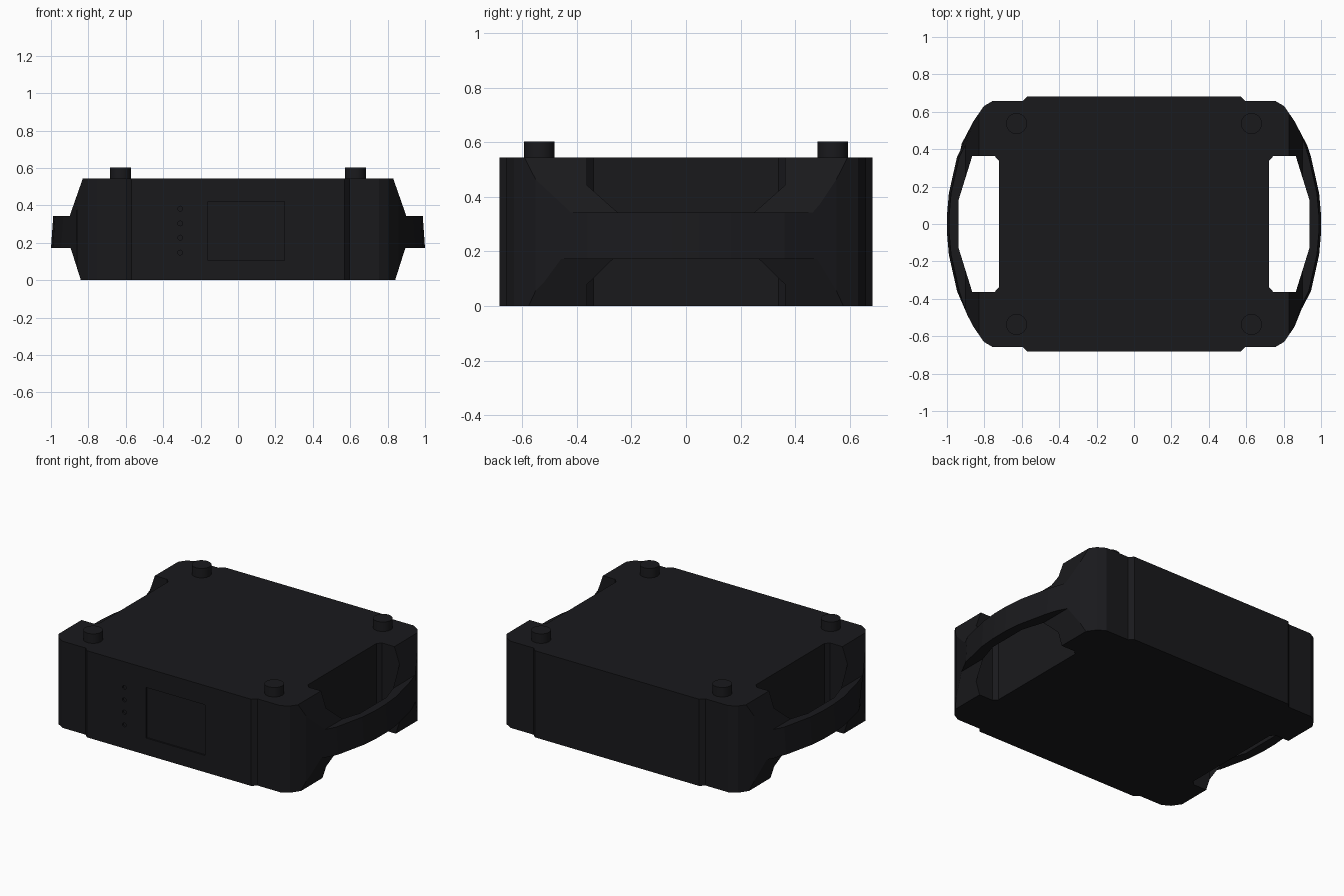
import bpy, bmesh
from math import pi
from mathutils import Matrix

if "Cube" in bpy.data.objects:
    bpy.data.objects.remove(bpy.data.objects["Cube"])

dark = bpy.data.materials.new("dark_plastic")
dark.diffuse_color = (0.01, 0.01, 0.012, 1)
dark.use_nodes = True
dark.node_tree.nodes["Principled BSDF"].inputs["Base Color"].default_value = dark.diffuse_color


def prism(name, pts, axis, a, b):
    """Extrude a 2D polygon along z (xy points) or y (xz points) from a to b."""
    bm = bmesh.new()
    place = (lambda p, t: (p[0], p[1], t)) if axis == 'z' else (lambda p, t: (p[0], t, p[1]))
    face = bm.faces.new([bm.verts.new(place(p, a)) for p in pts])
    top = bmesh.ops.extrude_face_region(bm, geom=[face])["geom"]
    vec = (0, 0, b - a) if axis == 'z' else (0, b - a, 0)
    bmesh.ops.translate(bm, verts=[v for v in top if isinstance(v, bmesh.types.BMVert)], vec=vec)
    return finish(name, bm)


def cylinder(name, loc, radius, depth, sides, rot=Matrix()):
    bm = bmesh.new()
    bmesh.ops.create_cone(bm, cap_ends=True, segments=sides, radius1=radius, radius2=radius,
                          depth=depth, matrix=Matrix.Translation(loc) @ rot)
    return finish(name, bm)


def finish(name, bm):
    bmesh.ops.recalc_face_normals(bm, faces=bm.faces)
    me = bpy.data.meshes.new(name)
    bm.to_mesh(me)
    bm.free()
    me.materials.append(dark)
    ob = bpy.data.objects.new(name, me)
    bpy.context.collection.objects.link(ob)
    return ob


def cut(target, cutter):
    mod = target.modifiers.new("cut", 'BOOLEAN')
    mod.operation, mod.solver, mod.object = 'DIFFERENCE', 'EXACT', cutter
    bpy.context.view_layer.objects.active = target
    bpy.ops.object.modifier_apply(modifier=mod.name)
    bpy.data.objects.remove(cutter)


# Case body: plan outline mirrored from one quarter
H = 0.543
quarter = [(1.0, 0.05), (0.99, 0.165), (0.946, 0.36), (0.858, 0.55), (0.803, 0.63),
           (0.755, 0.658), (0.595, 0.658), (0.57, 0.683)]
half = quarter + [(-x, y) for x, y in reversed(quarter)]
body = prism("case_body", half + [(-x, -y) for x, y in half], 'z', 0, H)

# Slight outward taper of the handles towards the bottom
for v in body.data.vertices:
    if abs(v.co.x) > 0.93:
        v.co.x -= (1 if v.co.x > 0 else -1) * 0.07 * (v.co.z - 0.17)

# Sloped ends above and below the handles, and the grip openings
for s in (1, -1):
    upper = [(0.83, H), (0.9, 0.343), (1.2, 0.343), (1.2, 0.743), (0.76, 0.743)]
    lower = [(0.84, 0), (0.895, 0.173), (1.2, 0.173), (1.2, -0.2), (0.776, -0.2)]
    grip = [(0.722, 0.338), (0.745, 0.363), (0.865, 0.363), (0.938, 0.128)]
    grip += [(x, -y) for x, y in reversed(grip)]
    for pts, axis, a, b in ((upper, 'y', -1, 1), (lower, 'y', -1, 1), (grip, 'z', -0.3, 0.9)):
        cut(body, prism("cutter", [(s * x, y) for x, y in pts], axis, a, b))

# Recessed front panel and indicator holes
cut(body, prism("cutter", [(-0.16, 0.105), (0.248, 0.105), (0.248, 0.422), (-0.16, 0.422)],
                'y', -0.8, -0.673))
for z in (0.147, 0.227, 0.304, 0.382):
    cut(body, cylinder("cutter", (-0.309, -0.683, z), 0.014, 0.02, 6, Matrix.Rotation(pi / 2, 4, 'X')))

# Round stacking feet on the top corners
for i, (sx, sy) in enumerate(((1, 1), (-1, 1), (1, -1), (-1, -1))):
    foot = cylinder(f"stacking_foot_{i + 1}", (sx * 0.628, sy * 0.537, 0.565), 0.056, 0.074, 16)
    bpy.context.view_layer.objects.active = foot
    bpy.ops.object.select_all(action='DESELECT')
    foot.select_set(True)
    bpy.ops.object.shade_smooth_by_angle()
